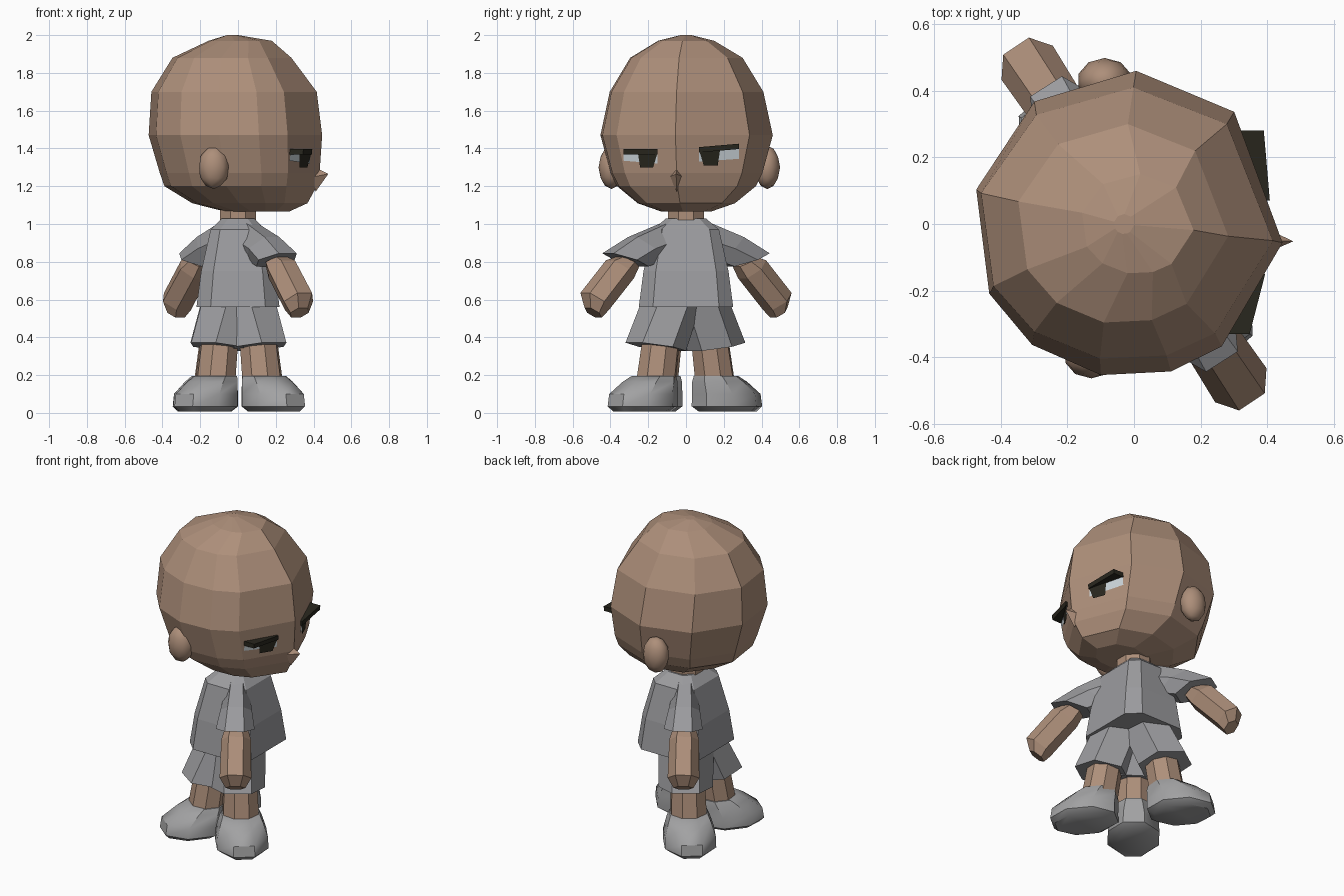
import bpy, bmesh
from math import sin, cos, radians, pi
from mathutils import Vector
from mathutils.bvhtree import BVHTree

if "Cube" in bpy.data.objects:
    bpy.data.objects.remove(bpy.data.objects["Cube"])


def material(name, rgb):
    m = bpy.data.materials.new(name)
    m.diffuse_color = (*rgb, 1)
    m.use_nodes = True
    m.node_tree.nodes["Principled BSDF"].inputs["Base Color"].default_value = m.diffuse_color
    return m


SKIN = material("skin", (0.42, 0.275, 0.195))
CLOTH = material("grey cloth", (0.33, 0.33, 0.345))
SHOE = material("grey shoe", (0.36, 0.36, 0.365))
DARK = material("dark brown", (0.022, 0.02, 0.013))
WHITE = material("eye white", (0.6, 0.66, 0.7))


def make(name, verts, faces, mat):
    me = bpy.data.meshes.new(name)
    me.from_pydata([tuple(v) for v in verts], [], faces)
    bm = bmesh.new()
    bm.from_mesh(me)
    if len(faces) > 1:
        bmesh.ops.recalc_face_normals(bm, faces=bm.faces)
    bm.to_mesh(me)
    bm.free()
    me.materials.append(mat)
    ob = bpy.data.objects.new(name, me)
    bpy.context.collection.objects.link(ob)
    return ob


def loft(name, rings, mat):
    """Skin a stack of equal rings and close both ends."""
    n = len(rings[0])
    verts = [p for r in rings for p in r]
    faces = [(k * n + i, k * n + (i + 1) % n, (k + 1) * n + (i + 1) % n, (k + 1) * n + i)
             for k in range(len(rings) - 1) for i in range(n)]
    faces += [tuple(range(n)), tuple(range(len(verts) - n, len(verts)))]
    return make(name, verts, faces, mat)


def limb(name, direction, profile, n, mat, shift=0):
    """Profile rows: distance out, height, half length, tilt, half width."""
    out = Vector((*direction, 0)).normalized()
    side = Vector((-out.y, out.x, 0))
    rings = []
    for r, z, a, dz, b in profile:
        ring = []
        for i in range(n):
            t = 2 * pi * (i + 0.5) / n
            s = 1 / cos(pi / n)
            p = out * (r + shift + a * s * cos(t)) + side * (b * s * sin(t))
            ring.append(p + Vector((0, 0, z + dz * cos(t))))
        rings.append(ring)
    return loft(name, rings, mat)


# Head: faceted ball with two wide flat facets for the face
ANGLES = [radians(a) for a in (-7, 47, 87, 127, 167, 207, 232, 260, 286, 307)]
HEAD = [(1.065, 0.10, 0.17, 0.13), (1.11, 0.06, 0.31, 0.26), (1.20, 0.01, 0.41, 0.37),
        (1.27, 0.005, 0.43, 0.405), (1.47, -0.018, 0.467, 0.46), (1.70, -0.025, 0.445, 0.41),
        (1.88, -0.035, 0.32, 0.30), (1.97, 0.01, 0.17, 0.15), (2.0, -0.03, 0.03, 0.03)]
head = loft("head", [[Vector((cx + rx * cos(t), ry * sin(t), z)) for t in ANGLES]
                     for z, cx, rx, ry in HEAD], SKIN)
bm = bmesh.new()
bm.from_mesh(head.data)
tree = BVHTree.FromBMesh(bm)
bm.free()


def on_face(y, z, lift=0.006):
    """Point on the face surface, looking from +x."""
    hit = tree.ray_cast(Vector((2, y, z)), Vector((-1, 0, 0)))[0]
    return hit + Vector((lift, 0, 0))


# Eyes and protruding brows: (label, inner y, iris edge y, outer y, base z, brow tilt)
for label, yi, ym, yo, z, tilt in (("right", -0.15, -0.255, -0.33, 1.375, 0.0),
                                   ("left", 0.07, 0.18, 0.28, 1.385, 0.018)):
    def plate(name, pts, mat, lift):
        pts = pts if yi > 0 else pts[::-1]
        make(name, [on_face(y, h, lift) for y, h in pts], [tuple(range(len(pts)))], mat)

    k = 0.012 if yi > 0 else -0.012
    plate(label + "_eye_white", [(yi, z - 0.055), (yo, z - 0.04), (yo, z + tilt), (yi, z)],
          WHITE, 0.005)
    plate(label + "_iris", [(yi + 2 * k, z - 0.075), (ym - k, z - 0.075), (ym, z + 0.005),
                            (yi, z + 0.005)], DARK, 0.009)
    brow = []
    for h in (-0.006, 0.022):
        outer = on_face(yo, z + tilt + h)
        brow += [on_face(yi, z + h, -0.02), on_face(yi, z + h, 0.012),
                 outer + Vector((0.065, 0, 0)), outer - Vector((0.02, 0, 0))]
    make(label + "_brow", brow, [(0, 1, 2, 3), (4, 5, 6, 7), (0, 1, 5, 4), (1, 2, 6, 5),
                                 (2, 3, 7, 6), (3, 0, 4, 7)], DARK)

# Nose
make("nose", [(0.41, -0.05, 1.30), (0.40, -0.085, 1.25), (0.41, -0.05, 1.17),
              (0.40, -0.015, 1.25), (0.478, -0.052, 1.265)],
     [(0, 1, 4), (1, 2, 4), (2, 3, 4), (3, 0, 4), (0, 1, 2, 3)], SKIN)

# Ears
for label, x, y in (("right_ear", -0.128, -0.395), ("left_ear", -0.088, 0.43)):
    bm = bmesh.new()
    bmesh.ops.create_icosphere(bm, subdivisions=2, radius=1)
    verts = [Vector((x + v.co.x * 0.082, y + v.co.y * 0.068, 1.30 + v.co.z * 0.115))
             for v in bm.verts]
    bm.verts.index_update()
    faces = [tuple(v.index for v in f.verts) for f in bm.faces]
    bm.free()
    make(label, verts, faces, SKIN)

# Neck
limb("neck", (1, 0), [(0, 0.98, 0.095, 0, 0.095), (0, 1.12, 0.095, 0, 0.095)], 8, SKIN)


# Shirt: square body with cut corners
def cut_square(z, hx, hy, c):
    return [(hx, -hy + c, z), (hx, hy - c, z), (hx - c, hy, z), (-hx + c, hy, z),
            (-hx, hy - c, z), (-hx, -hy + c, z), (-hx + c, -hy, z), (hx - c, -hy, z)]


loft("shirt", [cut_square(0.56, 0.22, 0.25, 0.075), cut_square(0.75, 0.195, 0.225, 0.065),
               cut_square(0.97, 0.145, 0.175, 0.05), cut_square(1.03, 0.085, 0.105, 0.035)], CLOTH)

# Arms and sleeves, opposite each other
for label, s in (("right", 1), ("left", -1)):
    d = (0.55 * s, -0.83 * s)
    limb(label + "_sleeve", (0.53 * s, -0.83 * s),
         [(0.08, 0.92, 0.05, 0.10, 0.06), (0.25, 0.87, 0.085, 0.07, 0.08),
          (0.38, 0.81, 0.11, 0.04, 0.098)], 6, CLOTH)
    limb(label + "_arm", d, [(0.37, 0.80, 0.05, 0.03, 0.06), (0.42, 0.76, 0.06, 0.055, 0.075),
                             (0.58, 0.59, 0.06, 0.052, 0.08),
                             (0.59, 0.53, 0.035, 0.03, 0.05)], 6, SKIN)

# Three legs with shorts and shoes, pointing outwards
for label, sx, sy, shift in (("right", 1, -1, 0), ("left", -1, 1, -0.015), ("back", -1, -1, -0.03)):
    d = (0.63 * sx, 0.77 * sy)
    limb(label + "_short_leg", (0.57 * sx, 0.82 * sy),
         [(0.195, 0.35, 0.14, 0.025, 0.137), (0.10, 0.57, 0.14, 0, 0.14)], 6, CLOTH, shift / 2)
    limb(label + "_leg", d, [(0.21, 0.14, 0.1, 0, 0.105), (0.165, 0.42, 0.095, 0, 0.095)],
         8, SKIN, shift / 2)
    limb(label + "_shoe", d, [(0.30, 0.008, 0.16, 0, 0.115), (0.295, 0.035, 0.19, 0, 0.15),
                              (0.29, 0.10, 0.185, 0, 0.148), (0.245, 0.165, 0.145, 0, 0.125),
                              (0.22, 0.195, 0.115, 0, 0.11)], 8, SHOE, shift)

# Soft shading on shoes and ears; everything else stays faceted
for ob in bpy.data.objects:
    ob.select_set(ob.name.endswith(("shoe", "ear")))
bpy.context.view_layer.objects.active = bpy.data.objects["right_shoe"]
bpy.ops.object.shade_smooth_by_angle(angle=radians(40))
